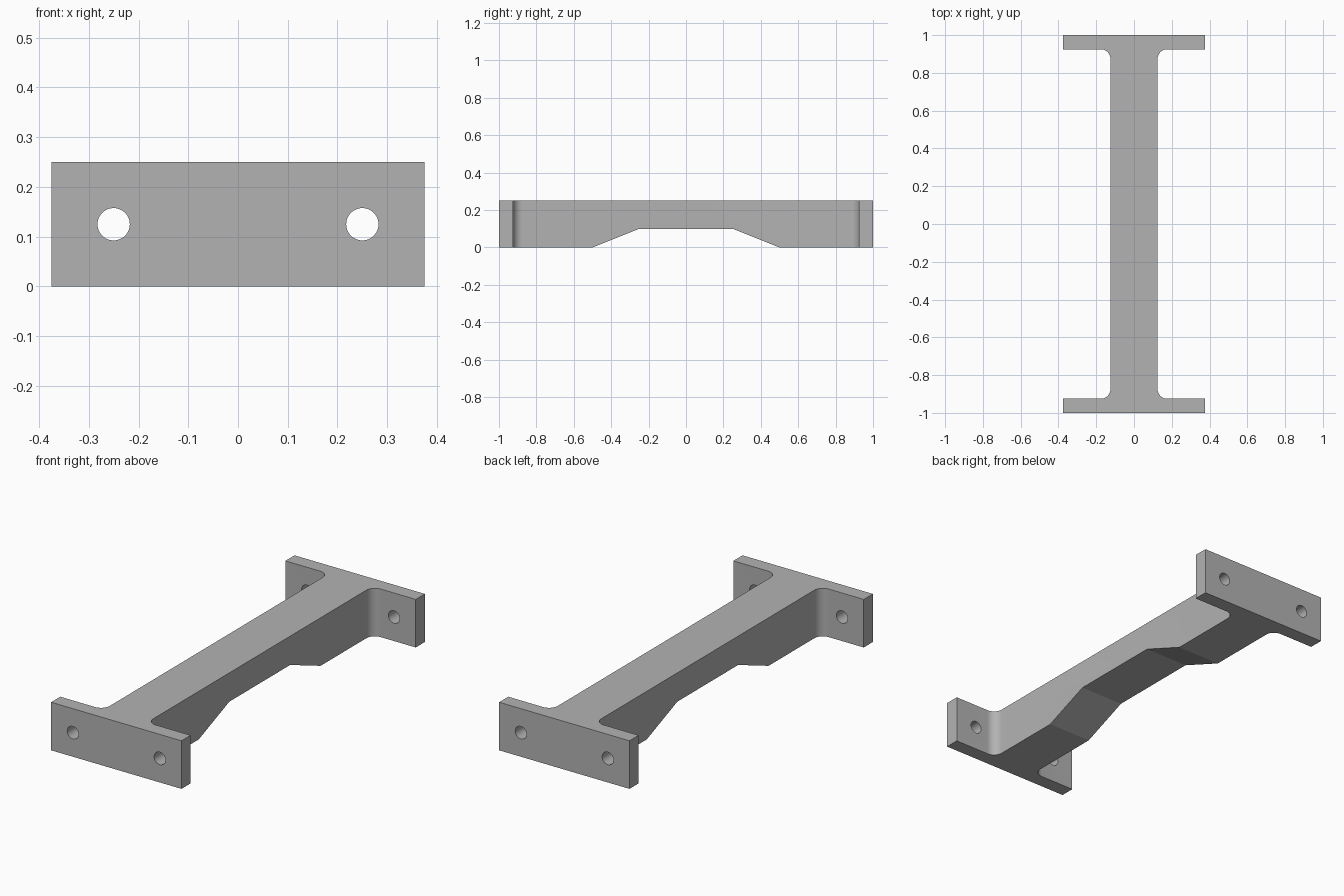
import bpy
import bmesh
from math import pi, sin, cos, radians
from mathutils import Matrix, Vector

default = bpy.data.objects.get("Cube")
if default:
    bpy.data.objects.remove(default, do_unlink=True)

LENGTH, WIDTH, HEIGHT = 2.0, 0.75, 0.25
FLANGE, BEAM_HALF, FILLET = 0.075, 0.125, 0.05
HOLE_X, HOLE_R = 0.25, 0.0325

grey = bpy.data.materials.new("plain grey")
grey.use_nodes = True
colour = (0.45, 0.45, 0.45, 1)
grey.diffuse_color = colour
grey.node_tree.nodes["Principled BSDF"].inputs["Base Color"].default_value = colour


def prism(name, points, direction):
    """Extrude a closed outline of 3D points along a direction."""
    bm = bmesh.new()
    face = bm.faces.new([bm.verts.new(p) for p in points])
    grown = bmesh.ops.extrude_face_region(bm, geom=[face])["geom"]
    verts = [g for g in grown if isinstance(g, bmesh.types.BMVert)]
    bmesh.ops.translate(bm, verts=verts, vec=Vector(direction))
    bmesh.ops.recalc_face_normals(bm, faces=bm.faces)
    mesh = bpy.data.meshes.new(name)
    bm.to_mesh(mesh)
    bm.free()
    obj = bpy.data.objects.new(name, mesh)
    mesh.materials.append(grey)
    bpy.context.collection.objects.link(obj)
    return obj


def cut(target, cutter):
    """Subtract a cutter from the target, then discard it."""
    cutter.hide_render = True
    mod = target.modifiers.new("cut", "BOOLEAN")
    mod.operation = "DIFFERENCE"
    mod.solver = "EXACT"
    mod.object = cutter
    bpy.context.view_layer.objects.active = target
    bpy.ops.object.modifier_apply(modifier=mod.name)
    bpy.data.objects.remove(cutter, do_unlink=True)


# Plan outline: one quarter with its inside fillet, mirrored around
inner = LENGTH / 2 - FLANGE
quarter = [(WIDTH / 2, LENGTH / 2), (WIDTH / 2, inner)]
for i in range(13):
    a = pi / 2 * (1 + i / 12)
    quarter.append((BEAM_HALF + FILLET + FILLET * cos(a),
                    inner - FILLET + FILLET * sin(a)))
right_half = quarter + [(x, -y) for x, y in reversed(quarter)]
outline = right_half + [(-x, y) for x, y in reversed(right_half)]
beam = prism("flanged_beam", [(x, y, 0) for x, y in outline], (0, 0, HEIGHT))

# Tapered relief under the middle of the beam
relief = [(-0.75, -0.1), (-0.25, 0.1), (0.25, 0.1), (0.75, -0.1)]
cut(beam, prism("relief_cutter", [(-0.3, y, z) for y, z in relief], (0.6, 0, 0)))

# Bolt holes through both flanges
for side in (-1, 1):
    ring = [(side * HOLE_X + HOLE_R * cos(2 * pi * i / 48), -1.2,
             HEIGHT / 2 + HOLE_R * sin(2 * pi * i / 48)) for i in range(48)]
    cut(beam, prism("hole_cutter", ring, (0, 2.4, 0)))

# Smooth fillets and bores, keep the machined edges crisp
bpy.ops.object.select_all(action="DESELECT")
beam.select_set(True)
bpy.context.view_layer.objects.active = beam
bpy.ops.object.shade_smooth_by_angle(angle=radians(20))
